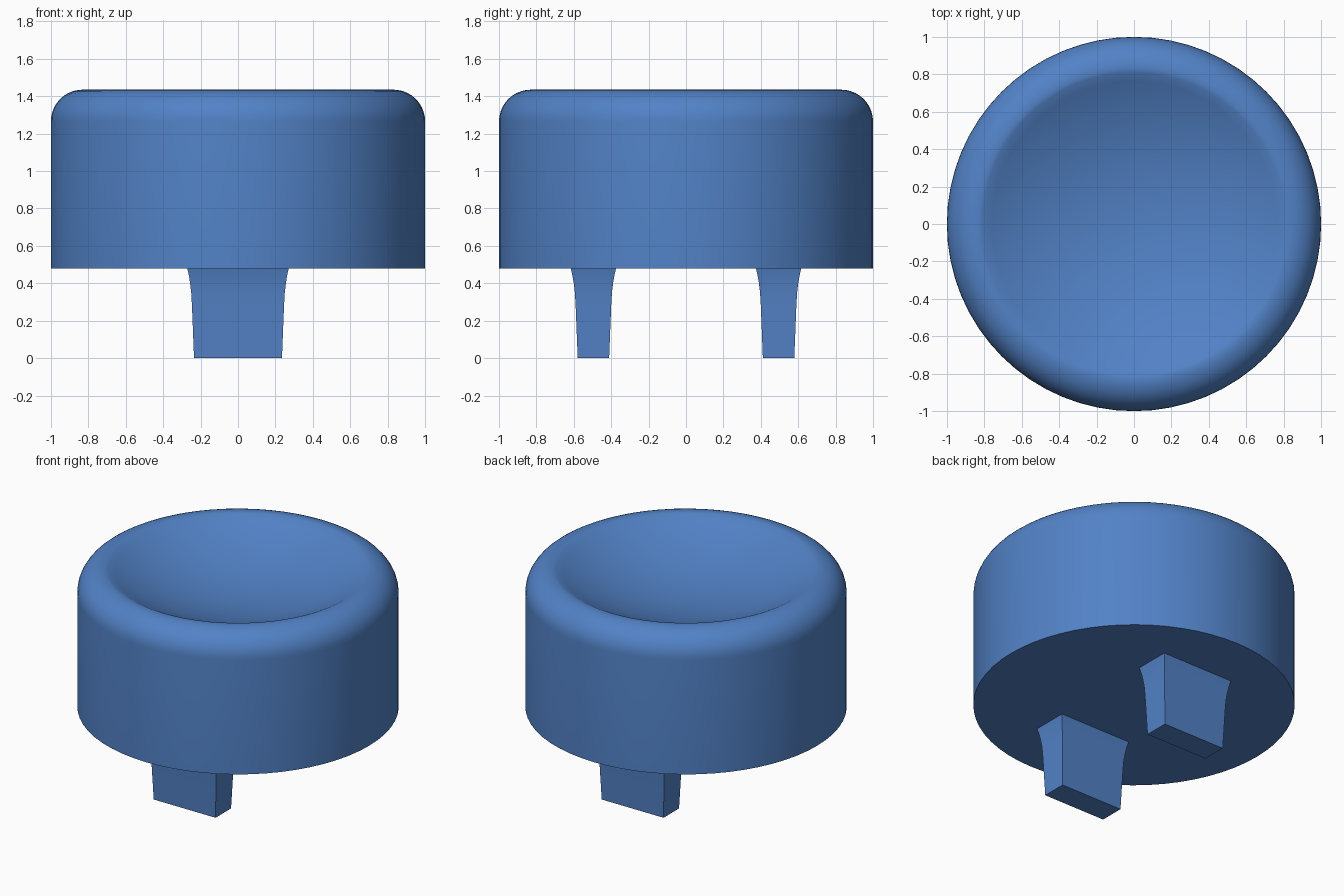
import bpy, bmesh, math

if "Cube" in bpy.data.objects:
    bpy.data.objects.remove(bpy.data.objects["Cube"])

blue = bpy.data.materials.new("button blue")
blue.diffuse_color = (0.085, 0.225, 0.57, 1)
blue.use_nodes = True
blue.node_tree.nodes["Principled BSDF"].inputs["Base Color"].default_value = blue.diffuse_color

BASE, TOP = 0.48, 1.435      # underside and rim heights of the cap
FILLET = 0.17                # outer rounding
DISH_R, DISH_D = 0.81, 0.205  # radius and depth of the hollow
SEGMENTS = 64


def finish(name, bm):
    bmesh.ops.recalc_face_normals(bm, faces=bm.faces)
    mesh = bpy.data.meshes.new(name)
    bm.to_mesh(mesh)
    bm.free()
    mesh.materials.append(blue)
    obj = bpy.data.objects.new(name, mesh)
    bpy.context.collection.objects.link(obj)
    bpy.ops.object.select_all(action='DESELECT')
    obj.select_set(True)
    bpy.context.view_layer.objects.active = obj
    bpy.ops.object.shade_smooth_by_angle(angle=math.radians(30))
    return obj


def loft(bm, rings):
    """Skin consecutive closed rings of points, capping both ends."""
    loops = [[bm.verts.new(p) for p in ring] for ring in rings]
    for a, b in zip(loops, loops[1:]):
        n = len(a)
        for i in range(n):
            j = (i + 1) % n
            bm.faces.new((a[i], a[j], b[j], b[i]))
    bm.faces.new(loops[0])
    bm.faces.new(loops[-1])


# Cap: straight wall, rounded shoulder, soft lip, spherical hollow
profile = [(1.0, BASE)]
for i in range(11):
    a = math.pi / 2 * i / 10
    profile.append((1 - FILLET + FILLET * math.cos(a),
                    TOP - FILLET + FILLET * math.sin(a)))
sphere_r = (DISH_R ** 2 + DISH_D ** 2) / (2 * DISH_D)
rim_angle = math.asin(DISH_R / sphere_r)
for i in range(16):
    a = rim_angle * (1 - i / 16)
    profile.append((sphere_r * math.sin(a),
                    TOP - 0.004 - DISH_D + sphere_r * (1 - math.cos(a))))

bm = bmesh.new()
loft(bm, [[(r * math.cos(2 * math.pi * k / SEGMENTS),
            r * math.sin(2 * math.pi * k / SEGMENTS), z)
           for k in range(SEGMENTS)] for r, z in profile])
finish("cap", bm)

# Legs: tapered rectangular pegs flaring into the underside (z, half x, half y)
sections = [(0, 0.235, 0.084), (0.28, 0.246, 0.095), (0.35, 0.25, 0.099),
            (0.40, 0.256, 0.105), (0.44, 0.262, 0.112), (BASE, 0.271, 0.121)]
for name, side in (("front_leg", -1), ("back_leg", 1)):
    bm = bmesh.new()
    loft(bm, [[(sx * hx, side * 0.495 + sy * hy, z)
               for sx, sy in ((-1, -1), (1, -1), (1, 1), (-1, 1))]
              for z, hx, hy in sections])
    finish(name, bm)
